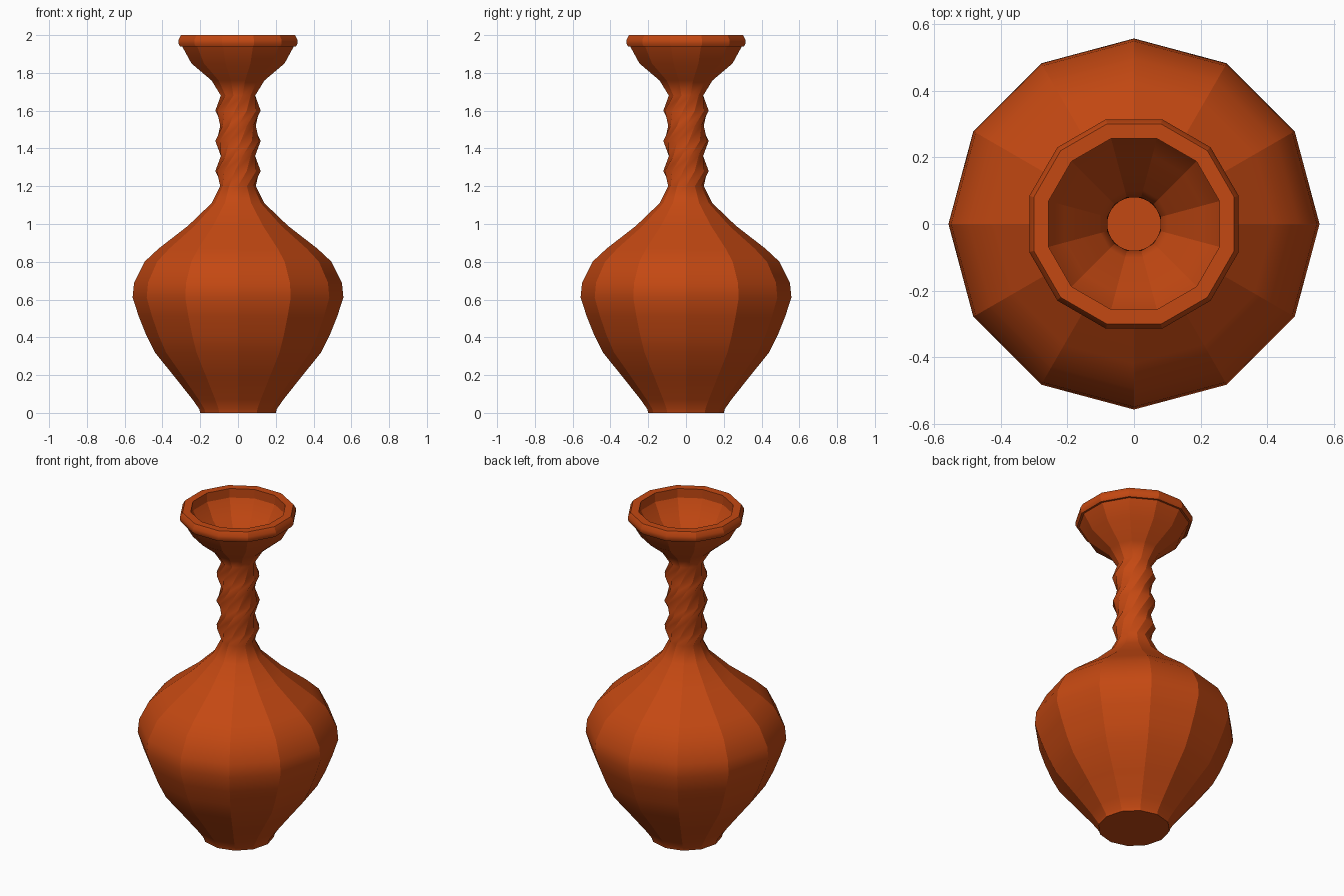
import bpy, bmesh
from math import sin, cos, radians

if "Cube" in bpy.data.objects:
    bpy.data.objects.remove(bpy.data.objects["Cube"])

SIDES = 12

def twist(z):
    # neck rotates between z=1.20 and z=1.68
    return radians(135) * min(max((z - 1.20) / 0.48, 0), 1)

# outer wall from foot to shoulder: (radius, height)
body = [(0.20, 0.0), (0.205, 0.02), (0.24, 0.07), (0.335, 0.19), (0.44, 0.32),
        (0.485, 0.41), (0.525, 0.51), (0.558, 0.61), (0.55, 0.69), (0.495, 0.80),
        (0.42, 0.87), (0.265, 0.99), (0.14, 1.11)]
# twisted neck alternates narrow and wide rings
neck = [(0.094 if i % 2 == 0 else 0.121, 1.20 + 0.08 * i) for i in range(7)]
# flared cup and thick rim
cup = [(0.145, 1.76), (0.255, 1.85), (0.306, 1.94)]
rim = [(0.318, 1.94), (0.326, 1.955), (0.326, 1.975), (0.312, 2.0), (0.266, 2.0)]
# hollow inside, from the lip down to the floor
inside = [(0.266, 1.945), (0.215, 1.85), (0.105, 1.75)]
inside += [(0.083, 1.68 - 0.08 * i) for i in range(7)]
inside += [(0.11, 1.10), (0.23, 0.98), (0.46, 0.80), (0.525, 0.61),
           (0.41, 0.32), (0.20, 0.08), (0.17, 0.04)]
profile = body + neck + cup + rim + inside
sharp_rings = {0, 22, 23, 26, 27, 28, len(profile) - 1}

# sweep the profile around the axis
bm = bmesh.new()
rings = []
for r, z in profile:
    t = twist(z)
    rings.append([bm.verts.new((r * cos(t + radians(30 * k)), r * sin(t + radians(30 * k)), z))
                  for k in range(SIDES)])
for a, b in zip(rings, rings[1:]):
    for k in range(SIDES):
        j = (k + 1) % SIDES
        bm.faces.new((a[k], a[j], b[j], b[k]))
bm.faces.new(rings[0][::-1])
bm.faces.new(rings[-1])

# soft along the height, crisp between the sides
for f in bm.faces:
    f.smooth = True
for a, b in zip(rings, rings[1:]):
    for k in range(SIDES):
        bm.edges.get((a[k], b[k])).smooth = False
for i in sharp_rings:
    for k in range(SIDES):
        bm.edges.get((rings[i][k], rings[i][(k + 1) % SIDES])).smooth = False

mesh = bpy.data.meshes.new("vase")
bm.to_mesh(mesh)
bm.free()
vase = bpy.data.objects.new("vase", mesh)
bpy.context.collection.objects.link(vase)

# terracotta colour
clay = bpy.data.materials.new("terracotta")
clay.diffuse_color = (0.55, 0.065, 0.006, 1)
clay.use_nodes = True
clay.node_tree.nodes["Principled BSDF"].inputs["Base Color"].default_value = clay.diffuse_color
mesh.materials.append(clay)
